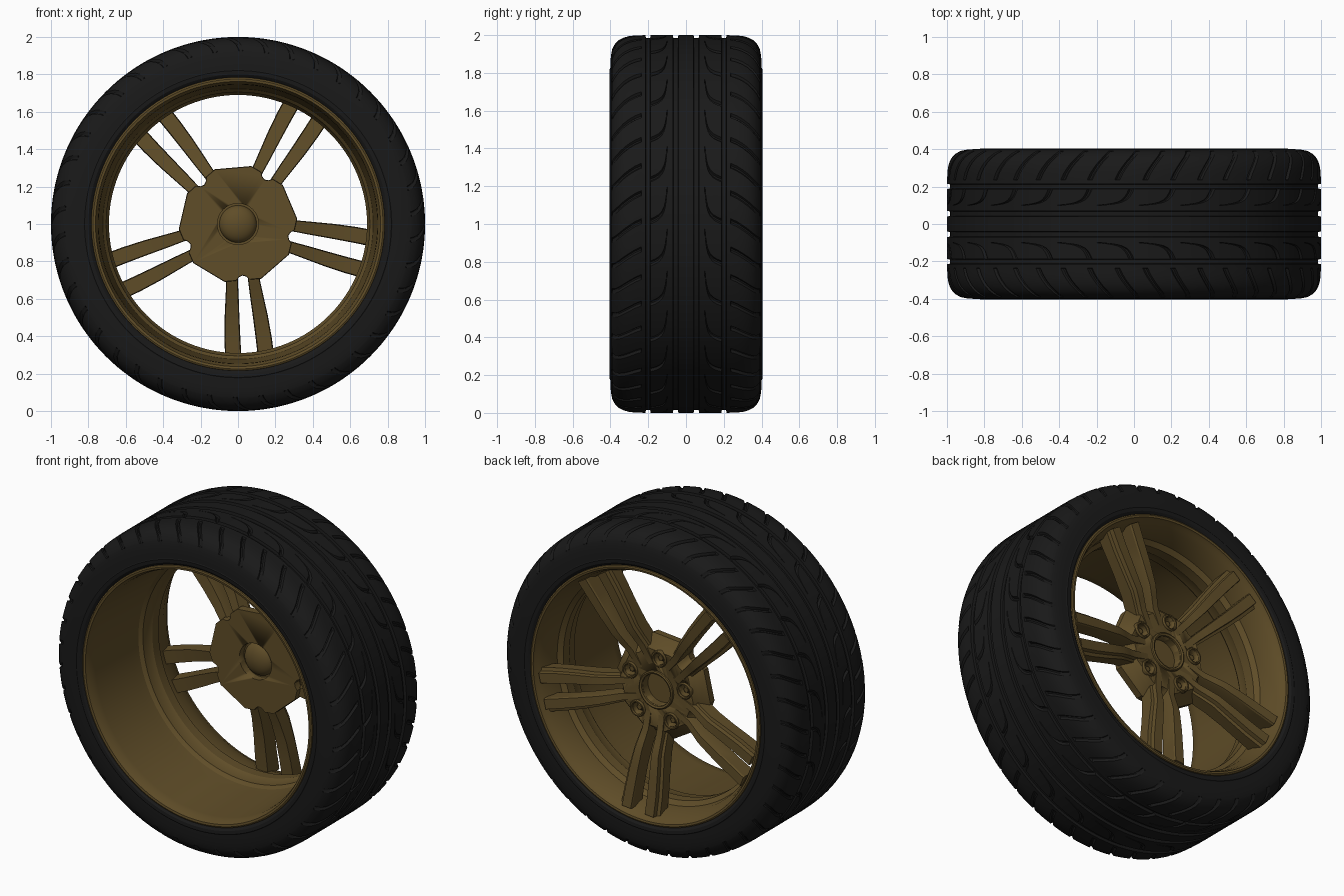
import bpy, bmesh, math
from math import cos, sin, pi, radians

if "Cube" in bpy.data.objects:
    bpy.data.objects.remove(bpy.data.objects["Cube"])

CZ = 1.0                                   # axle height, axle runs along y
PAIRS = [radians(-85 + 72 * k) for k in range(5)]


def material(name, col):
    m = bpy.data.materials.new(name)
    m.diffuse_color = (*col, 1)
    m.use_nodes = True
    m.node_tree.nodes["Principled BSDF"].inputs["Base Color"].default_value = m.diffuse_color
    return m


RUBBER = material("rubber", (0.010, 0.010, 0.010))
BRONZE = material("bronze", (0.115, 0.074, 0.021))


def finish(name, verts, faces, mat, angle=30):
    me = bpy.data.meshes.new(name)
    me.from_pydata(verts, [], faces)
    bm = bmesh.new()
    bm.from_mesh(me)
    bmesh.ops.recalc_face_normals(bm, faces=bm.faces)
    bm.to_mesh(me)
    bm.free()
    me.materials.append(mat)
    ob = bpy.data.objects.new(name, me)
    bpy.context.collection.objects.link(ob)
    bpy.ops.object.select_all(action='DESELECT')
    ob.select_set(True)
    bpy.context.view_layer.objects.active = ob
    bpy.ops.object.shade_smooth_by_angle(angle=radians(angle))
    return ob


def loft(rings, wrap=False, caps=False):
    """Faces joining equal-length closed rings of points."""
    n, m = len(rings[0]), len(rings)
    verts = [p for r in rings for p in r]
    faces = []
    for i in range(m if wrap else m - 1):
        a, b = i * n, (i + 1) % m * n
        faces += [(a + j, a + (j + 1) % n, b + (j + 1) % n, b + j) for j in range(n)]
    if caps:
        faces += [tuple(range(n)), tuple(range((m - 1) * n, m * n))]
    return verts, faces


def ring(y, r, n, cx=0, cz=CZ):
    return [(cx + r * cos(2 * pi * j / n), y, cz + r * sin(2 * pi * j / n)) for j in range(n)]


def lathe(name, profile, n, mat, wrap=True, caps=False, cx=0, cz=CZ):
    return finish(name, *loft([ring(y, r, n, cx, cz) for y, r in profile], wrap, caps), mat)


# Tyre: half profile (y, radius, angular skew, groove pitch in steps or 0)
half = [(0, 1, .17, 0), (.04, 1, .17, 0), (.043, .984, .17, 0), (.067, .984, .17, 0),
        (.07, 1, .17, 0), (.098, 1, .17, 0),
        (.101, 1, .17, 24), (.104, 1, .13, 24), (.109, 1, .095, 24), (.116, 1, .065, 24),
        (.128, 1, .04, 24), (.145, 1, .022, 24), (.165, 1, .01, 24), (.187, 1, 0, 24),
        (.190, .984, 0, 0), (.212, .984, 0, 0), (.215, 1, 0, 0), (.235, .999, 0, 0),
        (.238, .999, 0, 16), (.27, .998, -.015, 16), (.30, .995, -.034, 16),
        (.33, .987, -.056, 16), (.355, .974, -.078, 16), (.375, .955, -.095, 16),
        (.388, .932, -.105, 16), (.391, .925, -.105, 0), (.397, .895, -.105, 0),
        (.400, .86, -.105, 0), (.401, .825, -.105, 0), (.404, .82, -.105, 0),
        (.402, .80, -.105, 0), (.393, .787, -.105, 0), (.38, .775, -.105, 0)]
cols = [(-y, r, s, p) for y, r, s, p in half[:0:-1]] + half
N = 28 * 24
rings = []
for y, r, skew, pitch in cols:
    pts = []
    for j in range(N):
        rr = r - (.013 if pitch and j % pitch in (1, 2) else 0)
        t = 2 * pi * j / N + skew
        pts.append((rr * cos(t), y, CZ + rr * sin(t)))
    rings.append(pts)
finish("tyre", *loft(rings, wrap=True), RUBBER, 28)

# Rim barrel with lips at both ends and a stepped drop centre
lathe("rim", [(-.385, .785), (-.398, .783), (-.402, .775), (-.400, .762), (-.385, .757),
              (-.36, .748), (-.33, .745), (0, .728), (.06, .722), (.08, .705), (.13, .702),
              (.15, .690), (.21, .690), (.235, .715), (.30, .722), (.34, .738), (.37, .748),
              (.385, .758), (.400, .763), (.402, .775), (.398, .783), (.385, .785),
              (.36, .768), (.2, .745), (-.2, .768), (-.36, .770)], 128, BRONZE)


# Hub: ten-sided pad, notched between the two spokes of every pair
def hub_ring(y, r, notch):
    pts = []
    for a in PAIRS:
        for deg, k in ((-18, 1), (-7, .96), (-4, .96 - notch * .7), (0, .96 - notch),
                       (4, .96 - notch * .7), (7, .96), (18, 1)):
            t = a + radians(deg)
            pts.append((r * k * cos(t), y, CZ + r * k * sin(t)))
    return pts


hub = finish("hub", *loft([hub_ring(.17, .315, .09), hub_ring(.215, .318, .09),
                           hub_ring(.25, .275, .05), hub_ring(.285, .25, .03)],
                          caps=True), BRONZE)
LUGS = [(.195 * cos(a + pi / 5), CZ + .195 * sin(a + pi / 5)) for a in PAIRS]
cutters = [lathe("bore_front_cutter", [(.10, .11), (.215, .11)], 48, BRONZE, False, True),
           lathe("bore_back_cutter", [(.235, .095), (.35, .095)], 48, BRONZE, False, True)]
cutters += [lathe("lug_cutter", [(.24, .034), (.35, .034)], 24, BRONZE, False, True, x, z)
            for x, z in LUGS]
for c in cutters:
    c.hide_render = True
    mod = hub.modifiers.new("cut", 'BOOLEAN')
    mod.operation, mod.solver, mod.object = 'DIFFERENCE', 'EXACT', c
bpy.context.view_layer.update()
cut = bpy.data.meshes.new_from_object(hub.evaluated_get(bpy.context.evaluated_depsgraph_get()))
hub.modifiers.clear()
hub.data = cut
for c in cutters:
    bpy.data.objects.remove(c)

# Raised collar round the bore, and the domed cap on the inner side
lathe("bore_collar", [(.27, .118), (.295, .115), (.30, .108), (.295, .097), (.27, .095)],
      48, BRONZE)
dome = [(.217 - .055 * sin(t), .1 * cos(t)) for t in [pi / 2 * k / 8 for k in range(8)]]
lathe("centre_cap", dome + [(.162, .004)], 48, BRONZE, False, True)

# Lug seats and bolts
for x, z in LUGS:
    lathe("lug_seat", [(.25, .053), (.292, .050), (.297, .046), (.297, .039), (.26, .033)],
          24, BRONZE, cx=x, cz=z)
    lathe("lug_bolt", [(.235, .02), (.268, .02), (.272, .016)], 6, BRONZE, False, True, x, z)

# Spokes: (radius, sideways offset, half width, outer face y, inner face y)
stations = [(.13, .050, .026, .283, .20), (.26, .055, .030, .296, .19),
            (.32, .060, .032, .318, .205), (.38, .065, .035, .338, .225),
            (.50, .076, .040, .353, .25), (.62, .084, .043, .365, .262),
            (.735, .088, .044, .380, .27)]
for a in PAIRS:
    for s in (-1, 1):
        rings = []
        for u, v, w, top, bot in stations:
            section = [(-.9, bot), (.9, bot), (1, top - .03), (.55, top - .025),
                       (.45, top), (-.9, top), (-1, top - .01)]
            rings.append([(u * cos(a) - s * (v + k * w) * sin(a), y,
                           CZ + u * sin(a) + s * (v + k * w) * cos(a)) for k, y in section])
        finish("spoke", *loft(rings, caps=True), BRONZE, 25)
